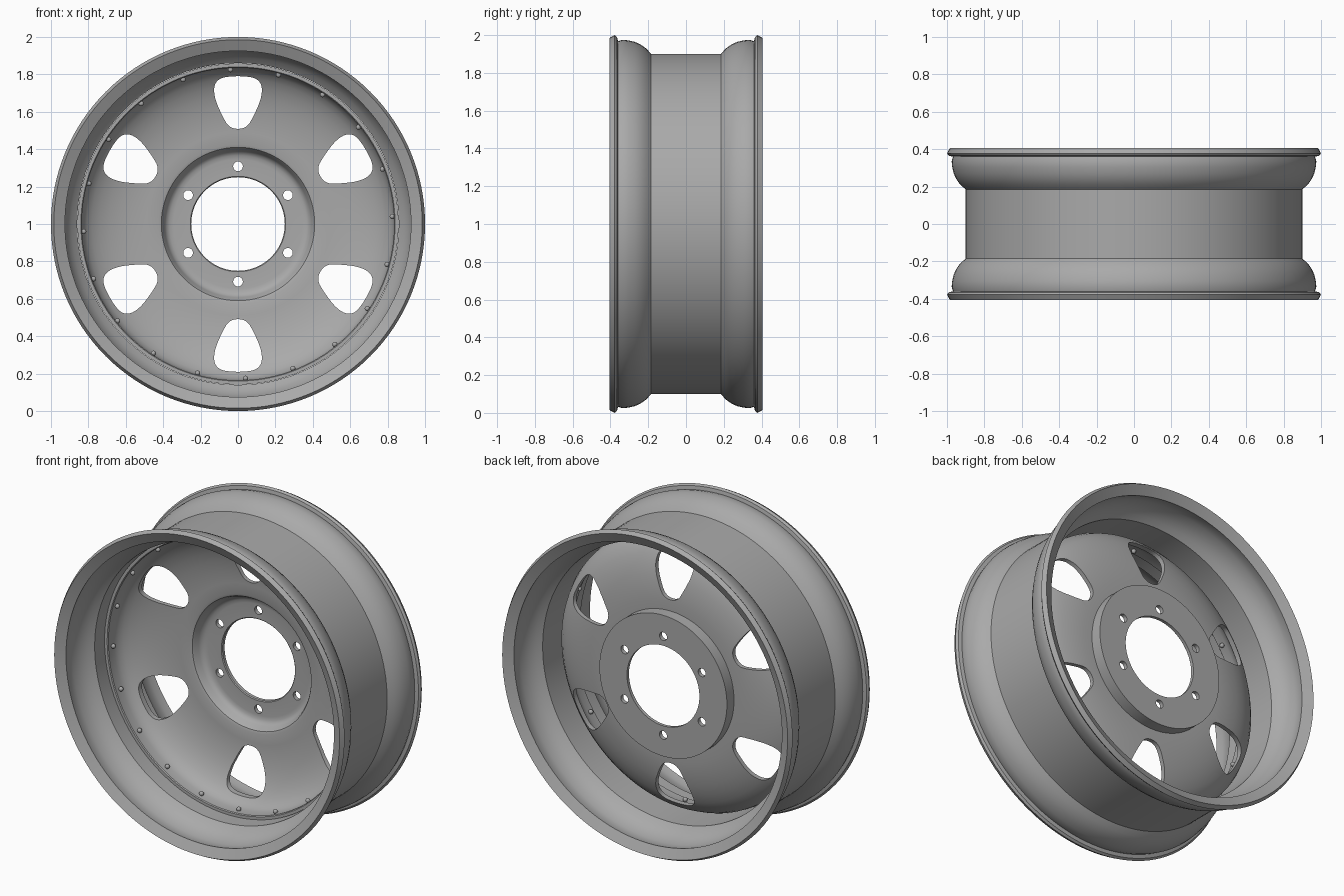
import bpy, bmesh, math
from mathutils import Vector

cube = bpy.data.objects.get("Cube")
if cube:
    bpy.data.objects.remove(cube, do_unlink=True)

CENTRE = Vector((0, 0, 1))
SEGMENTS = 128

steel = bpy.data.materials.new("grey_steel")
steel.use_nodes = True
steel.diffuse_color = (0.4, 0.4, 0.4, 1)
steel.node_tree.nodes["Principled BSDF"].inputs["Base Color"].default_value = steel.diffuse_color


def add_object(name, bm):
    bmesh.ops.recalc_face_normals(bm, faces=bm.faces[:])
    mesh = bpy.data.meshes.new(name)
    bm.to_mesh(mesh)
    bm.free()
    mesh.materials.append(steel)
    obj = bpy.data.objects.new(name, mesh)
    bpy.context.collection.objects.link(obj)
    return obj


def activate(obj):
    bpy.ops.object.select_all(action='DESELECT')
    obj.select_set(True)
    bpy.context.view_layer.objects.active = obj


def smooth(obj):
    activate(obj)
    bpy.ops.object.shade_smooth_by_angle(angle=math.radians(28))


def polar(r, angle, y):
    return CENTRE + Vector((r * math.cos(angle), y, r * math.sin(angle)))


def lathe(name, profile):
    """Turn a closed (radius, y) profile about the axle."""
    bm = bmesh.new()
    rings = [[bm.verts.new(polar(r, math.tau * i / SEGMENTS, y)) for r, y in profile]
             for i in range(SEGMENTS)]
    n = len(profile)
    for i, ring in enumerate(rings):
        after = rings[(i + 1) % SEGMENTS]
        for j in range(n):
            k = (j + 1) % n
            bm.faces.new((ring[j], ring[k], after[k], after[j]))
    return add_object(name, bm)


def mirror_y(points):
    return [(r, -y) for r, y in reversed(points)]


def round_loop(points, passes=2):
    """Corner-cutting smoothing of a closed outline."""
    for _ in range(passes):
        cut = []
        for a, b in zip(points, points[1:] + points[:1]):
            a, b = Vector(a), Vector(b)
            cut += [a.lerp(b, 0.25), a.lerp(b, 0.75)]
        points = cut
    return points


def prism(bm, outline, angle):
    """Cutter prism along y; the outline is (sideways, outward)."""
    side = Vector((math.sin(angle), 0, -math.cos(angle)))
    out = Vector((math.cos(angle), 0, math.sin(angle)))
    caps = [[bm.verts.new(CENTRE + side * s + out * r + Vector((0, y, 0))) for s, r in outline]
            for y in (-0.3, 0.4)]
    bm.faces.new(caps[0])
    bm.faces.new(caps[1])
    n = len(outline)
    for i in range(n):
        j = (i + 1) % n
        bm.faces.new((caps[0][i], caps[0][j], caps[1][j], caps[1][i]))


# Rim: straight barrel, bulged bead seats and bevelled flanges
outer_front = [(0.985, -0.405), (1.0, -0.378), (0.99, -0.365), (0.968, -0.36),
               (0.975, -0.335), (0.972, -0.305), (0.964, -0.27), (0.95, -0.24),
               (0.929, -0.21), (0.9, -0.185)]
inner_front = [(0.86, -0.185), (0.889, -0.21), (0.91, -0.24), (0.924, -0.27),
               (0.932, -0.305), (0.935, -0.335), (0.925, -0.375)]
rim = lathe("rim", outer_front + mirror_y(outer_front) + mirror_y(inner_front) + inner_front)
smooth(rim)

# Wheel disc: outer lip, dished web and recessed hub seat
front_side = [(0.858, -0.09), (0.84, -0.09), (0.835, -0.085), (0.835, -0.03),
              (0.826, 0.0), (0.808, 0.026), (0.78, 0.05), (0.74, 0.074),
              (0.69, 0.095), (0.63, 0.112), (0.56, 0.124), (0.49, 0.13),
              (0.425, 0.13), (0.41, 0.135), (0.402, 0.147), (0.392, 0.173),
              (0.382, 0.188), (0.366, 0.197), (0.345, 0.2), (0.255, 0.2), (0.25, 0.205)]
back_side = [(0.25, 0.225), (0.44, 0.225), (0.44, 0.155), (0.5, 0.155), (0.57, 0.149),
             (0.64, 0.137), (0.7, 0.12), (0.755, 0.097), (0.8, 0.07),
             (0.835, 0.035), (0.852, 0.0), (0.858, -0.03)]
disc = lathe("wheel_disc", front_side + back_side)

# Six windows and six bolt holes cut through the disc
half = [(0.075, 0.79), (0.127, 0.755), (0.128, 0.68), (0.088, 0.585), (0.045, 0.509)]
window = round_loop(half + [(-s, r) for s, r in reversed(half)], 3)
bolt_hole = [(0.026 * math.cos(a), 0.308 + 0.026 * math.sin(a))
             for a in (math.tau * i / 20 for i in range(20))]
bm = bmesh.new()
for i in range(6):
    angle = math.radians(90 + 60 * i)
    prism(bm, window, angle)
    prism(bm, bolt_hole, angle)
cutter = add_object("hole_cutter", bm)
cutter.hide_render = True
activate(disc)
cut = disc.modifiers.new("holes", 'BOOLEAN')
cut.operation = 'DIFFERENCE'
cut.solver = 'EXACT'
cut.object = cutter
bpy.ops.object.modifier_apply(modifier=cut.name)
bpy.data.objects.remove(cutter, do_unlink=True)
smooth(disc)

# Rivets around the inside of the lip
bm = bmesh.new()
for i in range(20):
    angle = math.radians(2.8 + 18 * i)
    ball = bmesh.ops.create_uvsphere(bm, u_segments=12, v_segments=8, radius=0.014)
    bmesh.ops.translate(bm, verts=ball["verts"], vec=polar(0.826, angle, -0.05))
smooth(add_object("rivets", bm))
